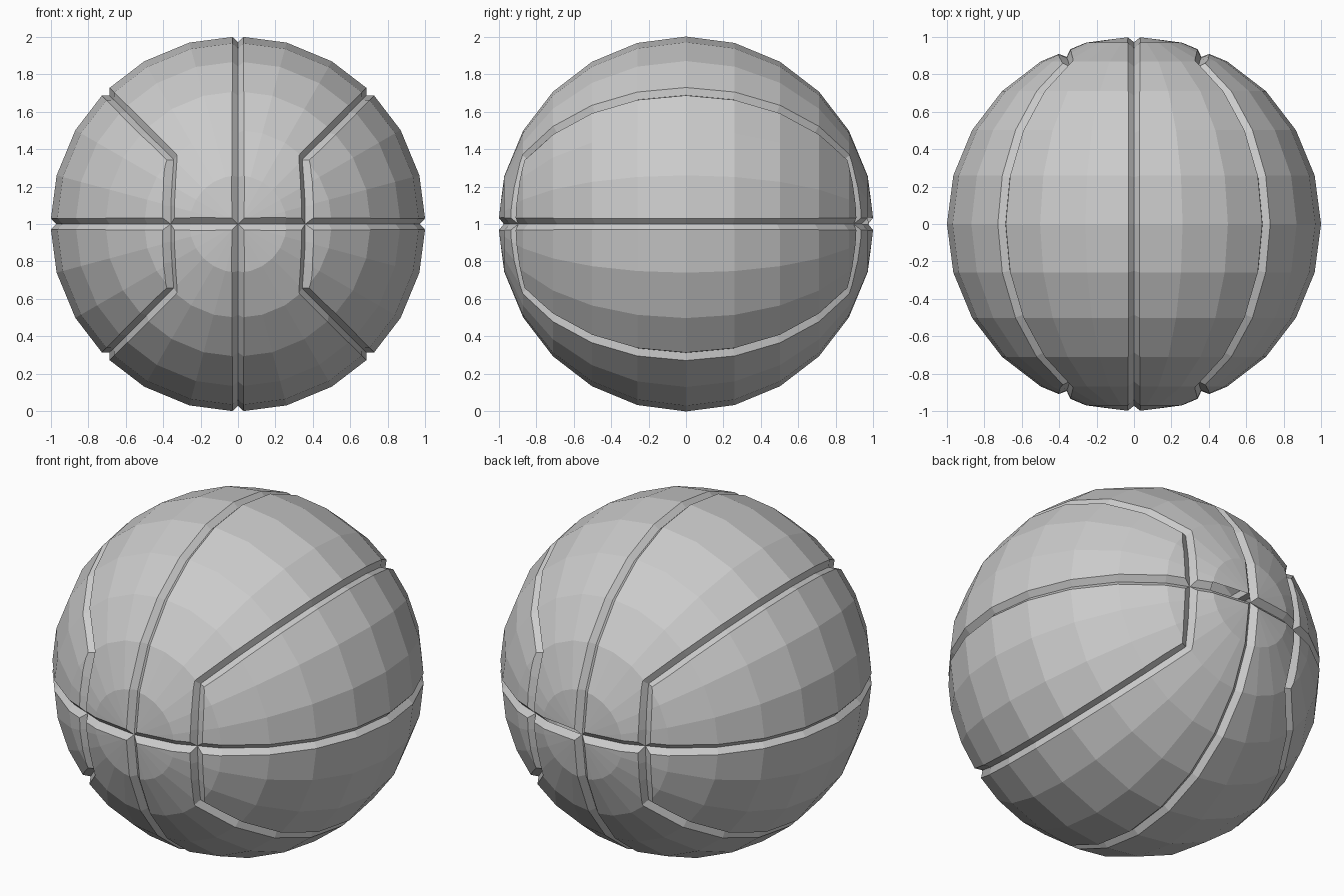
import bpy, bmesh
from math import sin, cos, radians, asin, sqrt
from mathutils import Vector

if "Cube" in bpy.data.objects:
    bpy.data.objects.remove(bpy.data.objects["Cube"])

R = 1.004                      # sphere radius before the grooves trim it to 1
CENTRE = Vector((0, 0, 1))

# low-poly ball, poles facing front and back
bpy.ops.mesh.primitive_uv_sphere_add(segments=24, ring_count=12, radius=R,
                                     location=CENTRE, rotation=(radians(90), 0, 0))
ball = bpy.context.object
ball.name = "ball"
bpy.ops.object.transform_apply(location=True, rotation=True)
bpy.ops.object.shade_flat()


def depth_at(r):
    """Distance along the pole axis of the faceted surface at radius r."""
    k = min(int((asin(min(r, 1)) + 1e-6) / radians(15)), 5)
    a, b = radians(15 * k), radians(15 * (k + 1))
    t = (r - sin(a)) / (sin(b) - sin(a))
    return cos(a) + t * (cos(b) - cos(a))


def cut_groove(name, path):
    """Sweep a V section round a closed path and subtract it from the ball."""
    bm = bmesh.new()
    n, rings = len(path), []
    for i, p in enumerate(path):
        d1 = (p - path[i - 1]).normalized()
        d2 = (path[(i + 1) % n] - p).normalized()
        up = p.normalized()
        side = (d1 + d2).normalized().cross(up).normalized()
        section = ((0, -0.032), (0.066, 0.03), (-0.066, 0.03))
        rings.append([bm.verts.new(CENTRE + p + side * s + up * h) for s, h in section])
    for i in range(n):
        a, b = rings[i], rings[(i + 1) % n]
        for j in range(3):
            k = (j + 1) % 3
            bm.faces.new((a[j], a[k], b[k], b[j]))
    bmesh.ops.recalc_face_normals(bm, faces=bm.faces)
    me = bpy.data.meshes.new(name)
    bm.to_mesh(me)
    bm.free()
    cutter = bpy.data.objects.new(name, me)
    bpy.context.collection.objects.link(cutter)
    mod = ball.modifiers.new(name, 'BOOLEAN')
    mod.operation, mod.solver, mod.object = 'DIFFERENCE', 'EXACT', cutter
    bpy.context.view_layer.objects.active = ball
    bpy.ops.object.modifier_apply(modifier=mod.name)
    bpy.data.objects.remove(cutter)


# upright and level seams
steps = [radians(15 * i) for i in range(24)]
cut_groove("upright_seam", [Vector((0, cos(a), sin(a))) * R for a in steps])
cut_groove("level_seam", [Vector((cos(a), sin(a), 0)) * R for a in steps])

# curved side seams: one quarter, mirrored round into a loop
quarter = []
for phi, r in [(0, .37), (15, .383), (30, .42), (45, .5), (45, sqrt(.5)),
               (45, sin(radians(60))), (45, sin(radians(75))), (45, 1)]:
    f = radians(phi)
    quarter.append(Vector((r * cos(f), -depth_at(r), r * sin(f))) * R)
half = quarter + [Vector((p.x, -p.y, p.z)) for p in quarter[-2::-1]]
loop = half + [Vector((p.x, p.y, -p.z)) for p in half[-2:0:-1]]
for name, sx in (("right_seam", 1), ("left_seam", -1)):
    cut_groove(name, [Vector((sx * p.x, p.y, p.z)) for p in loop])
